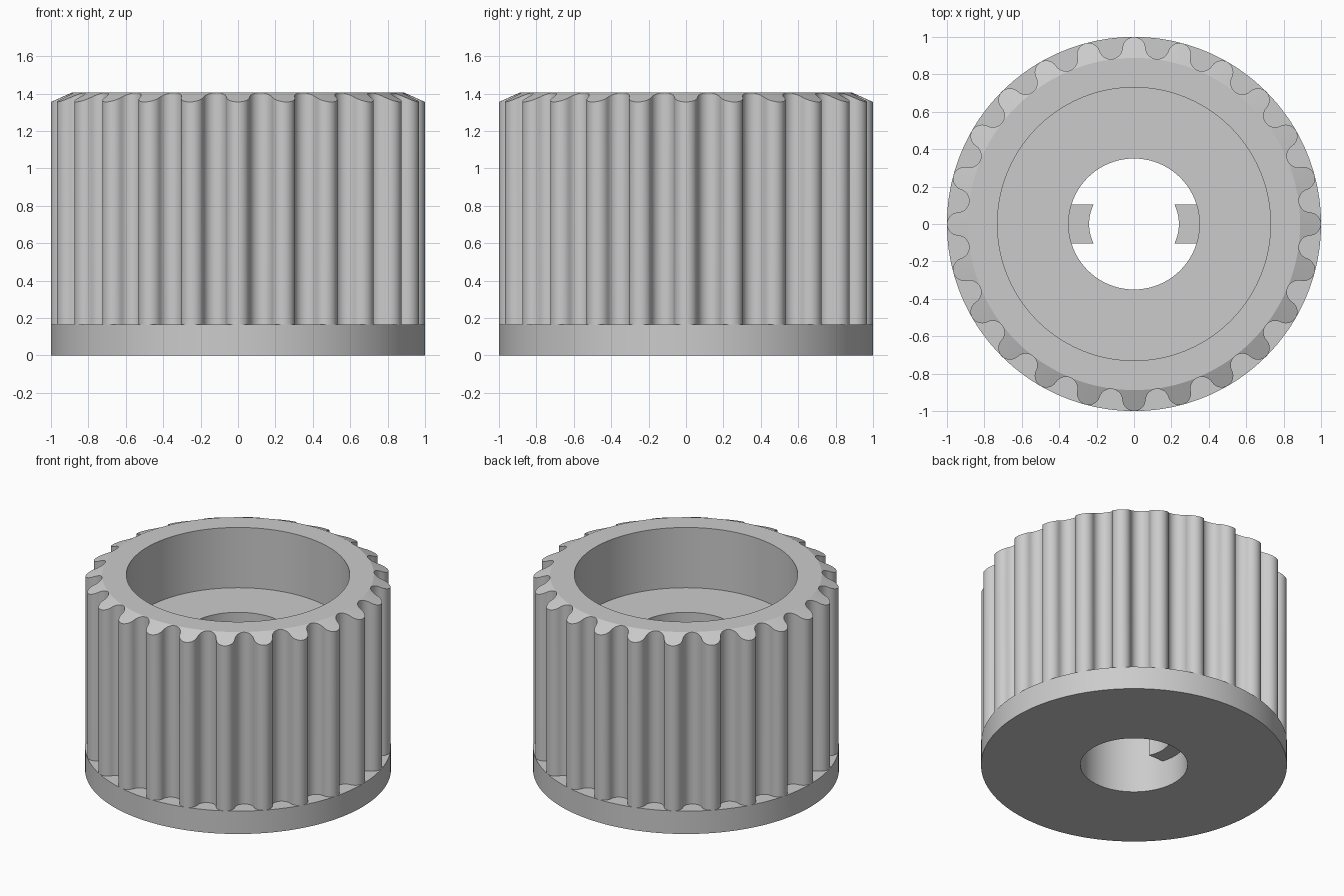
import bpy, bmesh
from math import sin, cos, pi, asin, atan2, radians
from mathutils import Vector

cube = bpy.data.objects.get("Cube")
if cube:
    bpy.data.objects.remove(cube, do_unlink=True)

grey = bpy.data.materials.new("plain grey")
grey.use_nodes = True
colour = (0.6, 0.6, 0.6, 1)
grey.diffuse_color = colour
grey.node_tree.nodes["Principled BSDF"].inputs["Base Color"].default_value = colour

TEETH, STEPS = 24, 7
COUNT = TEETH * STEPS * 4
FLANGE_TOP, EDGE, TOP = 0.165, 1.355, 1.405
BORE, CUP, CUP_FLOOR, LAND = 0.35, 0.73, 0.97, 0.888


def make_object(name, bm):
    bmesh.ops.recalc_face_normals(bm, faces=bm.faces)
    mesh = bpy.data.meshes.new(name)
    bm.to_mesh(mesh)
    bm.free()
    mesh.materials.append(grey)
    obj = bpy.data.objects.new(name, mesh)
    bpy.context.collection.objects.link(obj)
    bpy.ops.object.select_all(action="DESELECT")
    obj.select_set(True)
    bpy.context.view_layer.objects.active = obj
    bpy.ops.object.shade_smooth_by_angle(angle=radians(20))


def bridge_loops(bm, loops):
    """Join a series of equal-length closed loops with quads."""
    rings = [[bm.verts.new(p) for p in loop] for loop in loops]
    for a, b in zip(rings, rings[1:]):
        for i in range(COUNT):
            j = (i + 1) % COUNT
            bm.faces.new((a[i], a[j], b[j], b[i]))


def polar(radius, angle):
    return Vector((radius * cos(angle), radius * sin(angle)))


def bearing(p):
    return atan2(p.y, p.x)


def circle(radius, z):
    return [(*polar(radius, 2 * pi * i / COUNT), z) for i in range(COUNT)]


# Half a tooth pitch: round tip flowing into an equally wide round groove
half = pi / TEETH
tip_radius = 0.062
tip_centre = Vector((1 - tip_radius, 0))
groove_centre = polar(0.952, half)
link = groove_centre - tip_centre
groove_radius = link.length - tip_radius
meet = bearing(link)
side = [tip_centre + polar(tip_radius, meet * i / STEPS) for i in range(STEPS + 1)]
side += [groove_centre + polar(groove_radius, meet + pi + (half - meet) * i / STEPS)
         for i in range(1, STEPS + 1)]

# Mirror half a pitch and repeat it around the axis
side += [polar(p.length, 2 * half - bearing(p)) for p in reversed(side[1:-1])]
outline = [polar(p.length, bearing(p) + 2 * half * k) for k in range(TEETH) for p in side]


def chamfer_height(p):
    return TOP - (p.length - LAND) * (TOP - EDGE) / (1 - LAND)


# Toothed wall with chamfered top, cup and bore
bm = bmesh.new()
bridge_loops(bm, [
    [(*p, FLANGE_TOP) for p in outline],
    [(*p, chamfer_height(p)) for p in outline],
    circle(LAND, TOP), circle(CUP, TOP), circle(CUP, CUP_FLOOR),
    circle(BORE, CUP_FLOOR), circle(BORE, 0)])
make_object("toothed_body", bm)

# Round flange below the teeth
bm = bmesh.new()
bridge_loops(bm, [circle(BORE, 0), circle(1, 0),
                  circle(1, FLANGE_TOP), circle(0.87, FLANGE_TOP)])
make_object("base_flange", bm)


# Two keys inside the bore, with curved inner faces
def add_key(name, sign):
    def arc(radius):
        reach = asin(0.105 / radius)
        return [(sign * radius * cos(reach * t / 6), radius * sin(reach * t / 6))
                for t in range(-6, 7)]
    loop = arc(0.24) + arc(0.352)[::-1]
    bm = bmesh.new()
    base = bm.faces.new([bm.verts.new((x, y, 0.2)) for x, y in loop])
    lifted = bmesh.ops.extrude_face_region(bm, geom=[base], use_keep_orig=True)["geom"]
    bmesh.ops.translate(bm, vec=(0, 0, 0.58),
                        verts=[v for v in lifted if isinstance(v, bmesh.types.BMVert)])
    make_object(name, bm)


add_key("left_key", 1)
add_key("right_key", -1)
